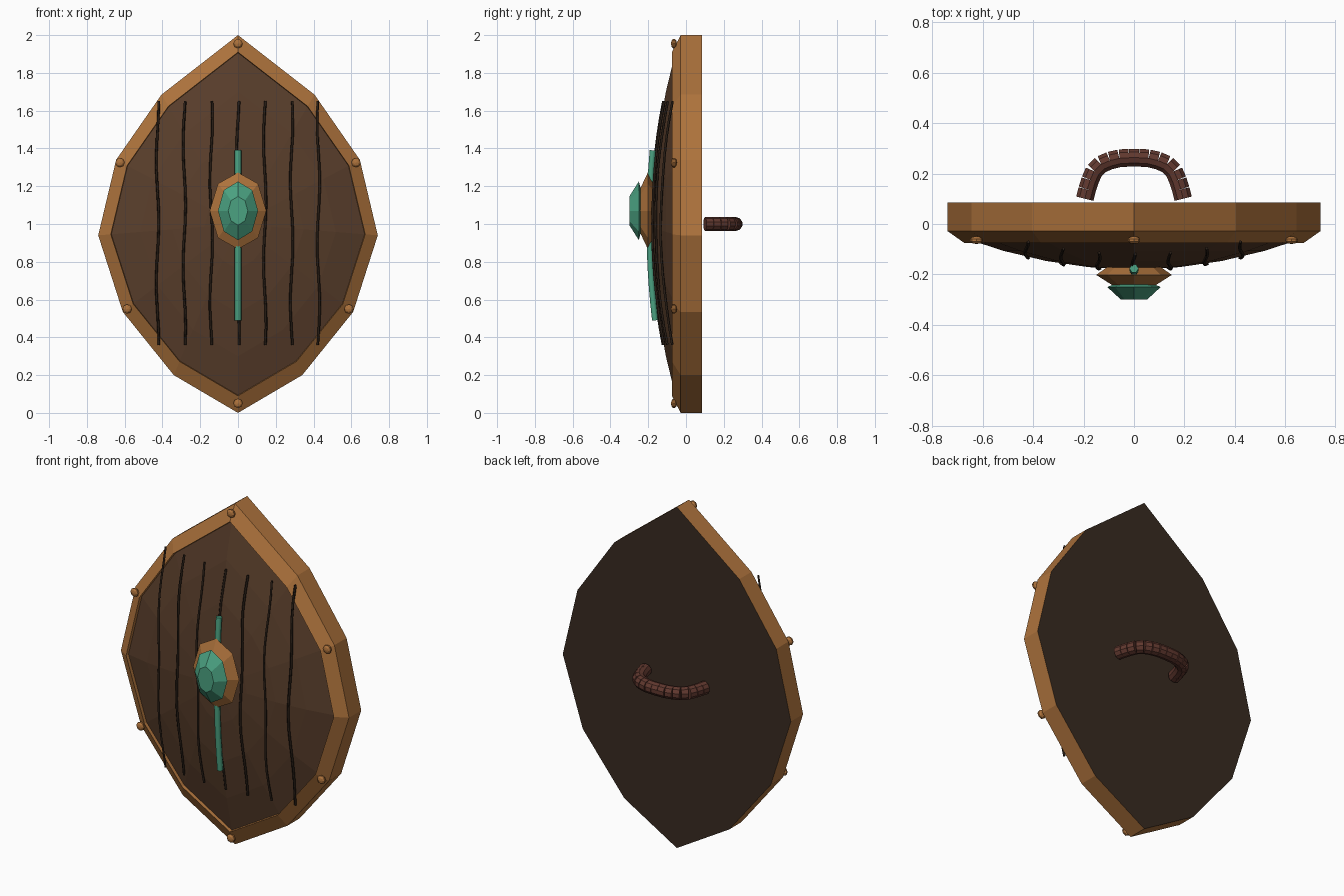
import bpy, bmesh, math, random
from mathutils import Vector, Matrix

if "Cube" in bpy.data.objects:
    bpy.data.objects.remove(bpy.data.objects["Cube"])

random.seed(4)


def material(name, rgb):
    m = bpy.data.materials.new(name)
    m.diffuse_color = (*rgb, 1)
    m.use_nodes = True
    m.node_tree.nodes["Principled BSDF"].inputs["Base Color"].default_value = m.diffuse_color
    return m


WOOD = material("dark_wood", (0.10, 0.048, 0.024))
BACK = material("back_wood", (0.04, 0.024, 0.015))
RIM = material("bronze", (0.42, 0.17, 0.045))
GREEN = material("green_gem", (0.07, 0.36, 0.22))
GROOVE = material("groove", (0.022, 0.013, 0.008))
LEATHER = material("leather", (0.12, 0.04, 0.028))

# Outline as (x, z): right half mirrored to the left
HALF = [(0, 2), (0.405, 1.685), (0.645, 1.34), (0.74, 0.94),
        (0.61, 0.535), (0.34, 0.20), (0, 0)]
OUTLINE = HALF + [(-x, z) for x, z in HALF[-2:0:-1]]


def finish(name, bm, *mats):
    bmesh.ops.recalc_face_normals(bm, faces=bm.faces)
    me = bpy.data.meshes.new(name)
    bm.to_mesh(me)
    bm.free()
    ob = bpy.data.objects.new(name, me)
    for m in mats:
        me.materials.append(m)
    bpy.context.collection.objects.link(ob)
    return ob


def loft(bm, outline, centre_z, rings, cap_start=False, cap_end=False):
    """Bridge scaled copies of an outline; rings are (scale, y)."""
    loops = [[bm.verts.new((x * s, y, centre_z + (z - centre_z) * s))
              for x, z in outline] for s, y in rings]
    n = len(outline)
    for a, b in zip(loops, loops[1:]):
        for i in range(n):
            bm.faces.new((a[i], a[(i + 1) % n], b[(i + 1) % n], b[i]))
    if cap_start:
        bm.faces.new(loops[0])
    if cap_end:
        bm.faces.new(loops[-1])
    return loops


def dome(r):
    return -0.18 + 0.15 * r * r


# Domed board with flat back
bm = bmesh.new()
radii = [0.91, 0.70, 0.47, 0.24]
loops = loft(bm, OUTLINE, 1.0,
             [(1, 0.085), (0.91, 0.084)] + [(r, dome(r)) for r in radii],
             cap_start=True)
tip = bm.verts.new((0, dome(0), 1))
last = loops[-1]
for i in range(len(last)):
    bm.faces.new((last[i], last[(i + 1) % len(last)], tip))
board = finish("shield_board", bm, WOOD, BACK)
for p in board.data.polygons:
    if len(p.vertices) > 4:
        p.material_index = 1

# Chamfered rim
bm = bmesh.new()
loft(bm, OUTLINE, 1.0, [(1, 0.085), (1, -0.028), (0.91, -0.075), (0.905, -0.05)])
finish("rim", bm, RIM)

# Rim rivets
for i, (x, z) in enumerate([(0, 1.955), (0.625, 1.325), (-0.625, 1.325),
                            (0.587, 0.55), (-0.587, 0.55), (0, 0.05)]):
    bm = bmesh.new()
    bmesh.ops.create_uvsphere(
        bm, u_segments=8, v_segments=5, radius=0.026,
        matrix=Matrix.Translation((x, -0.064, z)) @ Matrix.Diagonal((1, 0.6, 1, 1))
        @ Matrix.Rotation(math.pi / 2, 4, 'X'))
    finish(f"rivet_{i + 1}", bm, RIM)


def tube(name, points, radius, mat, resolution):
    cu = bpy.data.curves.new(name, 'CURVE')
    cu.dimensions = '3D'
    cu.bevel_depth = radius
    cu.bevel_resolution = resolution
    cu.use_fill_caps = True
    sp = cu.splines.new('POLY')
    sp.points.add(len(points) - 1)
    for p, co in zip(sp.points, points):
        p.co = (*co, 1)
    cu.materials.append(mat)
    ob = bpy.data.objects.new(name, cu)
    bpy.context.collection.objects.link(ob)


# Plank grooves: thin wavering lines over the dome
for i in range(7):
    x0 = (i - 3) * 0.142
    phase = random.uniform(0, 6.28)
    pts = []
    for k in range(15):
        z = 0.36 + 1.29 * k / 14
        x = x0 + 0.007 * math.sin(phase + k * 0.9)
        pts.append((x, -0.183 + 0.15 * ((x / 0.74) ** 2 + (z - 1) ** 2), z))
    tube(f"plank_groove_{i + 1}", pts, 0.007, GROOVE, 0)

# Green vertical inlay
tube("inlay_strip", [(0, -0.194 + 0.115 * (z - 1) ** 2, z)
                     for z in [0.49 + 0.9 * k / 10 for k in range(11)]],
     0.018, GREEN, 1)


def octagon(rx, rz, cz):
    return [(rx * math.sin(k * math.pi / 4), cz + rz * math.cos(k * math.pi / 4))
            for k in range(8)]


# Central boss and faceted gem
bm = bmesh.new()
loft(bm, octagon(0.15, 0.203, 1.07), 1.07,
     [(0.70, -0.17), (1, -0.202), (0.57, -0.243)], True, True)
finish("boss", bm, RIM)
bm = bmesh.new()
loft(bm, octagon(0.106, 0.155, 1.07), 1.07,
     [(0.65, -0.235), (1, -0.25), (0.49, -0.30)], True, True)
finish("gem", bm, GREEN)

# Back grip: short leather-wrap cylinders along an arch
half = [Vector(p) for p in [(-0.195, 0.10), (-0.18, 0.16), (-0.16, 0.208),
                            (-0.125, 0.242), (-0.07, 0.26), (0, 0.264)]]
path = half + [Vector((-p.x, p.y)) for p in half[-2::-1]]
lengths = [(b - a).length for a, b in zip(path, path[1:])]


def along(d):
    for a, b, l in zip(path, path[1:], lengths):
        if d <= l + 1e-6:
            return a.lerp(b, d / l)
        d -= l
    return path[-1]


COUNT = 15
step = sum(lengths) / COUNT
bm = bmesh.new()
for k in range(COUNT):
    a, b = along(k * step), along((k + 1) * step)
    direction = Vector((b.x - a.x, b.y - a.y, 0))
    mid = (a + b) / 2
    bmesh.ops.create_cone(
        bm, cap_ends=True, segments=10, radius1=0.037, radius2=0.037,
        depth=direction.length * 0.98,
        matrix=Matrix.Translation((mid.x, mid.y, 1.0))
        @ direction.to_track_quat('Z', 'Y').to_matrix().to_4x4())
finish("grip", bm, LEATHER)
